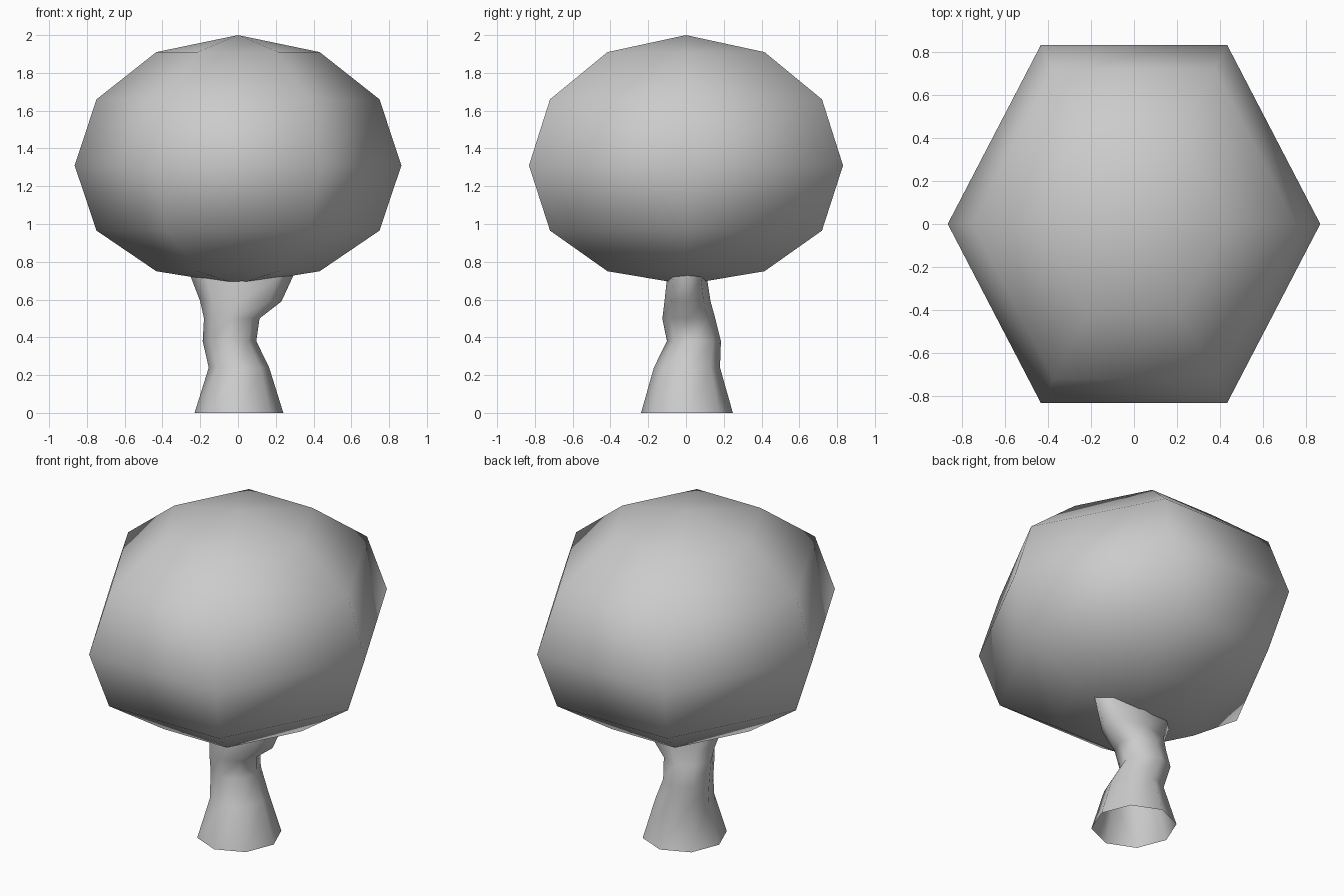
import bpy, bmesh
from math import cos, sin, tau

if "Cube" in bpy.data.objects:
    bpy.data.objects.remove(bpy.data.objects["Cube"])


def loft(name, rings, sides, turn=0.0, bottom=None, top=None):
    """Skin elliptical rings (cx, cy, z, rx, ry), with optional end points."""
    bm = bmesh.new()
    loops = [[bm.verts.new((cx + rx * cos(turn + tau * i / sides),
                            cy + ry * sin(turn + tau * i / sides), z))
              for i in range(sides)] for cx, cy, z, rx, ry in rings]
    for a, b in zip(loops, loops[1:]):
        for i in range(sides):
            j = (i + 1) % sides
            bm.faces.new((a[i], a[j], b[j], b[i]))
    for tip, ring, flip in ((bottom, loops[0], True), (top, loops[-1], False)):
        if tip is not None:
            v = bm.verts.new((0, 0, tip))
            for i in range(sides):
                p, q = ring[i], ring[(i + 1) % sides]
                bm.faces.new((q, p, v) if flip else (p, q, v))
    mesh = bpy.data.meshes.new(name)
    bm.to_mesh(mesh)
    bm.free()
    mesh.shade_smooth()
    obj = bpy.data.objects.new(name, mesh)
    bpy.context.collection.objects.link(obj)
    return obj


# Rounded six-sided canopy, slightly flattened underneath
RX, RY = 0.865, 0.96
canopy_profile = [(0.75, 0.5), (0.965, 0.866), (1.31, 1.0), (1.66, 0.866), (1.91, 0.5)]
loft("canopy", [(0, 0, z, RX * s, RY * s) for z, s in canopy_profile], 6,
     bottom=0.68, top=2.0)

# Crooked trunk, open at the foot, spreading into the canopy
loft("trunk", [
    (0.005, 0.005, 0.00, 0.235, 0.243),
    (0.005, 0.005, 0.24, 0.160, 0.175),
    (-0.045, 0.042, 0.38, 0.142, 0.143),
    (-0.033, 0.015, 0.50, 0.147, 0.140),
    (0.015, 0.008, 0.59, 0.215, 0.122),
    (0.020, 0.005, 0.72, 0.270, 0.105),
    (0.020, 0.005, 0.84, 0.290, 0.095),
], 8)
